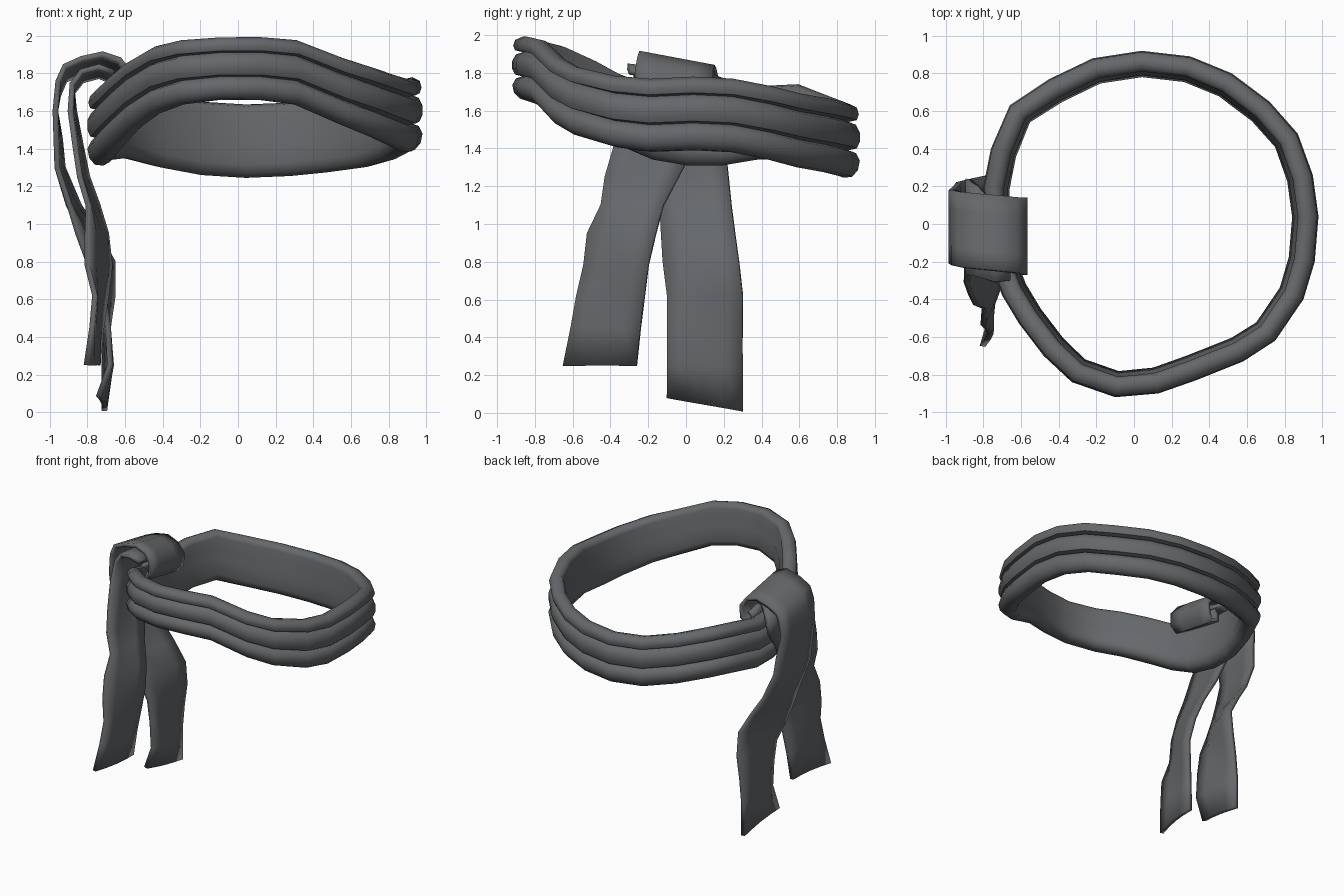
import bpy, bmesh, math
from mathutils import Vector

cloth = bpy.data.materials.new("charcoal cloth")
cloth.diffuse_color = (0.13, 0.138, 0.145, 1)


def make_object(name, rows, closed_u, closed_v):
    """Skin a grid of points into a mesh object."""
    bm = bmesh.new()
    grid = [[bm.verts.new(p) for p in row] for row in rows]
    n, m = len(grid), len(grid[0])
    for i in range(n if closed_u else n - 1):
        for j in range(m if closed_v else m - 1):
            a, b = grid[i], grid[(i + 1) % n]
            k = (j + 1) % m
            bm.faces.new((a[j], b[j], b[k], a[k]))
    bmesh.ops.recalc_face_normals(bm, faces=bm.faces)
    mesh = bpy.data.meshes.new(name)
    bm.to_mesh(mesh)
    bm.free()
    mesh.materials.append(cloth)
    obj = bpy.data.objects.new(name, mesh)
    bpy.context.collection.objects.link(obj)
    bpy.ops.object.select_all(action='DESELECT')
    obj.select_set(True)
    bpy.context.view_layer.objects.active = obj
    bpy.ops.object.shade_smooth_by_angle(angle=math.radians(50))
    return obj


# Wavy head band: outer path (x, y, centre height) swept with a three-pleat profile
path = [(.98, .04, 1.59), (.95, .26, 1.58), (.87, .48, 1.54), (.72, .65, 1.5),
        (.52, .8, 1.475), (.3, .89, 1.455), (.04, .92, 1.445), (-.22, .88, 1.46),
        (-.45, .77, 1.5), (-.66, .63, 1.55), (-.76, .4, 1.54), (-.80, .2, 1.51),
        (-.80, 0, 1.51), (-.77, -.2, 1.54), (-.7, -.38, 1.61), (-.61, -.53, 1.69),
        (-.48, -.7, 1.77), (-.33, -.84, 1.81), (-.1, -.92, 1.83), (.13, -.9, 1.83),
        (.33, -.83, 1.81), (.58, -.73, 1.71), (.75, -.62, 1.655), (.9, -.4, 1.6),
        (.96, -.2, 1.58)]
profile = [(-.11, .15), (-.095, .18), (-.055, .19), (-.015, .17), (-.005, .135), (-.015, .105),
           (-.06, .095), (-.02, .08), (0, .04), (0, -.01), (-.015, -.045), (-.06, -.055),
           (-.02, -.07), (0, -.11), (-.01, -.16), (-.04, -.195), (-.085, -.2), (-.12, -.18),
           (-.14, -.13), (-.125, -.06), (-.13, 0), (-.105, .07)]
band_rows = []
for i, (x, y, z) in enumerate(path):
    before, after = Vector(path[i - 1]), Vector(path[(i + 1) % len(path)])
    along = after - before
    out = Vector((along.y, -along.x, 0)).normalized()
    # the band is narrower where it rises at the front
    height = 1 - .15 * max(0, -y / .92) ** 2
    band_rows.append([Vector((x, y, z)) + out * u + Vector((0, 0, v * height))
                      for u, v in profile])
make_object("head_band", band_rows, True, True)


# Cloth straps: rows of (x, z, y start, y end, x twist), with a slight cross fold
def strap(name, rows, end_tilt, top_tilt, fold):
    pts = []
    for i, (x, z, y0, y1, twist) in enumerate(rows):
        row = []
        for j in range(5):
            t = j / 4
            crease = fold * math.sin(math.pi * t) * math.sin(i * 1.7) if z < 1.4 else 0
            tilt = end_tilt * (0.5 - t) if i == len(rows) - 1 else 0
            if z > 1.6:
                tilt += top_tilt * (0.5 - t)
            row.append((x + twist * (t - .5) + crease, y0 + (y1 - y0) * t, z + tilt))
        pts.append(row)
    obj = make_object(name, pts, False, False)
    mod = obj.modifiers.new("cloth thickness", 'SOLIDIFY')
    mod.thickness = 0.03
    mod.offset = 0


# Outer strap: rolled inner end, over the band, down the outside to the long tail
strap("outer_knot_and_long_tail", [
    (-.64, 1.74, -.25, .13, 0), (-.67, 1.71, -.25, .13, 0), (-.67, 1.66, -.25, .13, 0),
    (-.62, 1.64, -.26, .13, 0), (-.585, 1.68, -.27, .14, 0), (-.58, 1.77, -.27, .14, 0),
    (-.63, 1.835, -.26, .14, 0), (-.72, 1.865, -.25, .15, 0), (-.83, 1.84, -.24, .16, 0),
    (-.92, 1.80, -.23, .17, 0), (-.955, 1.72, -.22, .18, 0), (-.97, 1.6, -.21, .18, 0),
    (-.955, 1.45, -.19, .2, .02), (-.945, 1.3, -.17, .22, .03), (-.87, 1.1, -.14, .24, .05),
    (-.80, .95, -.13, .26, .1), (-.73, .8, -.12, .28, .13), (-.69, .62, -.1, .3, .05),
    (-.69, .45, -.1, .3, 0), (-.695, .25, -.1, .3, -.03), (-.725, .045, -.1, .3, .03)],
    .075, .075, .025)

# Inner strap: tucked under the knot, down to the short tail
strap("inner_knot_and_short_tail", [
    (-.66, 1.78, -.3, .05, 0), (-.74, 1.81, -.31, .12, 0), (-.83, 1.785, -.28, .2, 0),
    (-.88, 1.72, -.27, .24, 0), (-.88, 1.6, -.31, .2, .02), (-.85, 1.42, -.38, .05, .03),
    (-.82, 1.25, -.43, -.04, .04), (-.77, 1.1, -.45, -.12, .05), (-.75, .95, -.52, -.16, .1),
    (-.74, .78, -.54, -.2, .12), (-.73, .62, -.58, -.22, .06), (-.75, .45, -.61, -.24, .05),
    (-.775, .25, -.65, -.26, .06)], 0, .05, .02)
